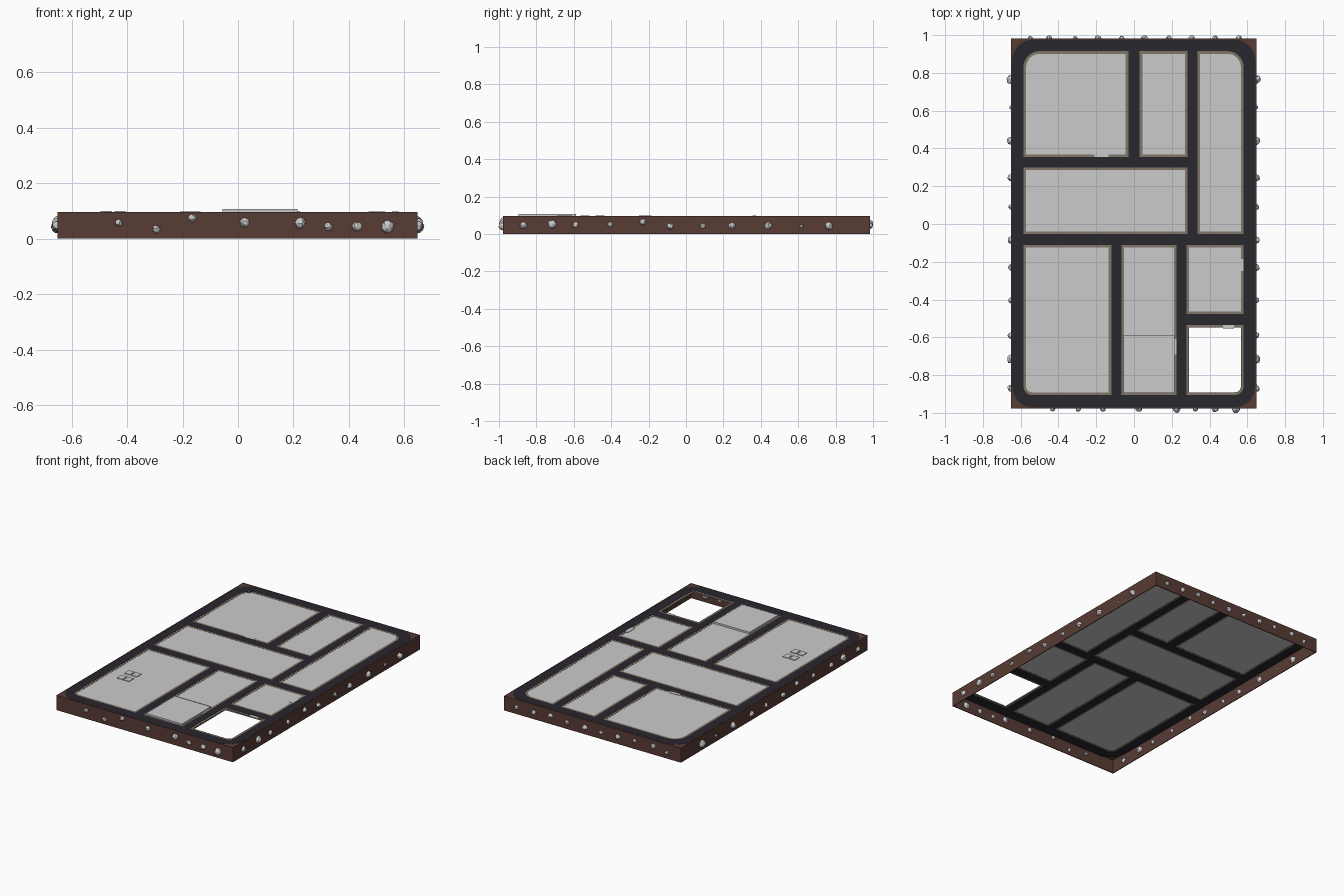
import bpy, bmesh, math, random
from mathutils import Matrix, Vector

if "Cube" in bpy.data.objects:
    bpy.data.objects.remove(bpy.data.objects["Cube"])

random.seed(4)


def material(name, col):
    m = bpy.data.materials.new(name)
    m.diffuse_color = (*col, 1)
    m.use_nodes = True
    m.node_tree.nodes["Principled BSDF"].inputs["Base Color"].default_value = m.diffuse_color
    return m


BROWN = material("brown_earth", (0.10, 0.045, 0.035))
DARK = material("dark_road", (0.022, 0.02, 0.027))
TAN = material("tan_kerb", (0.22, 0.18, 0.14))


def outline(x0, x1, y0, y1, radii=(0, 0, 0, 0), inset=0.0):
    """Rectangle outline; radii ordered front-left, front-right, back-right, back-left."""
    x0, x1, y0, y1 = x0 + inset, x1 - inset, y0 + inset, y1 - inset
    pts = []
    corners = [(x0, y0, 1, 1), (x1, y0, -1, 1), (x1, y1, -1, -1), (x0, y1, 1, -1)]
    for i, (x, y, sx, sy) in enumerate(corners):
        r = max(radii[i] - inset, 0)
        if r < 0.002:
            pts.append((x, y))
            continue
        for k in range(9):
            a = math.pi + i * math.pi / 2 + k * math.pi / 16
            pts.append((x + sx * r + r * math.cos(a), y + sy * r + r * math.sin(a)))
    return pts


def plate(name, loops, z0, z1, mat=None):
    """Flat plate from an outer outline and any hole outlines."""
    cu = bpy.data.curves.new(name, 'CURVE')
    cu.dimensions = '2D'
    cu.fill_mode = 'BOTH'
    cu.extrude = (z1 - z0) / 2
    for pts in loops:
        s = cu.splines.new('POLY')
        s.points.add(len(pts) - 1)
        for p, (x, y) in zip(s.points, pts):
            p.co = (x, y, 0, 1)
        s.use_cyclic_u = True
    tmp = bpy.data.objects.new(name + "_curve", cu)
    bpy.context.collection.objects.link(tmp)
    bpy.context.view_layer.update()
    dg = bpy.context.evaluated_depsgraph_get()
    me = bpy.data.meshes.new_from_object(tmp.evaluated_get(dg))
    bpy.data.objects.remove(tmp)
    for p in me.polygons:
        p.use_smooth = False
    me.materials.clear()
    if mat:
        me.materials.append(mat)
    ob = bpy.data.objects.new(name, me)
    ob.location.z = (z0 + z1) / 2
    bpy.context.collection.objects.link(ob)
    return ob


X0, X1, Y0, Y1, TOP = -0.651, 0.648, -0.978, 0.983, 0.097
box = (X0, X1, Y0, Y1)
R = (0.12,) * 4

# open-bottomed side walls and the four corner fillers
plate("side_walls", [outline(*box), outline(*box, inset=0.005)], 0, TOP, BROWN)
plate("corner_fill", [outline(*box, inset=0.004), outline(*box, R, inset=0.008)],
      TOP - 0.006, TOP - 0.001, BROWN)

# openings between the roads: x0, x1, y0, y1, corner radii
cells = [
    ("back_left", -0.585, -0.03, 0.355, 0.915, (0, 0, 0, 0.085)),
    ("back_middle", 0.03, 0.283, 0.355, 0.915, (0, 0, 0, 0)),
    ("back_right", 0.336, 0.58, -0.053, 0.915, (0, 0, 0.085, 0)),
    ("centre", -0.585, 0.283, -0.053, 0.30, (0, 0, 0, 0)),
    ("front_left", -0.585, -0.12, -0.905, -0.111, (0.045, 0, 0, 0)),
    ("front_middle", -0.066, 0.225, -0.905, -0.111, (0, 0, 0, 0)),
    ("right_small", 0.278, 0.58, -0.476, -0.111, (0, 0, 0, 0)),
    ("open_corner", 0.278, 0.58, -0.905, -0.534, (0, 0.045, 0, 0)),
]

# dark road grid
plate("road_grid", [outline(*box, R, inset=0.006)] + [outline(*c[1:5], c[5]) for c in cells],
      TOP - 0.012, TOP, DARK)

# tan kerbs and grey ground panels (front right cell stays open)
for name, *rect, radii in cells:
    plate(name + "_kerb", [outline(*rect, radii), outline(*rect, radii, inset=0.014)],
          TOP - 0.010, TOP - 0.001, TAN)
    if name != "open_corner":
        plate(name + "_panel", [outline(*rect, radii, inset=0.013)], TOP - 0.009, TOP - 0.002)

# raised slab and its thin rim
slab = (-0.055, 0.215, -0.895, -0.588)
plate("raised_slab", [outline(*slab, inset=0.006)], TOP - 0.003, 0.106)
plate("raised_slab_rim", [outline(*slab), outline(*slab, inset=0.005)], TOP - 0.003, 0.107)

# small entry tabs bridging the kerbs
for i, rect in enumerate([(0.555, 0.58, -0.25, -0.185), (0.20, 0.225, -0.69, -0.61),
                          (-0.21, -0.135, 0.355, 0.373), (0.47, 0.53, -0.552, -0.534)]):
    plate(f"entry_tab_{i}", [outline(*rect)], TOP - 0.004, TOP + 0.0005)

# low square pads on the front left panel
for i, x in enumerate((-0.475, -0.425)):
    for j, y in enumerate((-0.54, -0.46)):
        plate(f"pad_{i}_{j}", [outline(x - 0.02, x + 0.02, y - 0.025, y + 0.025)],
              TOP - 0.003, TOP + 0.002)


# faceted pebbles embedded in the side walls
def pebble(bm, x, y, z, r):
    rot = Matrix.Rotation(random.uniform(0, 6.28), 4, Vector((random.random(), random.random(), 1)))
    scale = Matrix.Diagonal((r, r * random.uniform(0.85, 1.1), r * random.uniform(0.85, 1.1), 1))
    res = bmesh.ops.create_icosphere(bm, subdivisions=2, radius=1,
                                     matrix=Matrix.Translation((x, y, z)) @ rot @ scale)
    for v in res["verts"]:
        v.co += Vector([random.uniform(-0.1, 0.1) * r for _ in range(3)])


bm = bmesh.new()
front = [(-0.43, 0.057, 0.015), (-0.295, 0.033, 0.016), (-0.165, 0.074, 0.015),
         (0.025, 0.058, 0.017), (0.225, 0.057, 0.020), (0.325, 0.043, 0.015),
         (0.43, 0.043, 0.018), (0.54, 0.043, 0.022)]
for x, z, r in front:
    pebble(bm, x, Y0, z, r)
for x in (-0.55, -0.45, -0.31, -0.19, -0.065, 0.055, 0.185, 0.305, 0.43, 0.555):
    pebble(bm, x, Y1, random.uniform(0.04, 0.06), random.uniform(0.012, 0.018))
side = [(-0.87, 0.046, 0.019), (-0.715, 0.052, 0.022), (-0.59, 0.05, 0.017),
        (-0.405, 0.05, 0.015), (-0.23, 0.064, 0.017), (-0.085, 0.042, 0.019),
        (0.09, 0.043, 0.015), (0.245, 0.043, 0.018), (0.44, 0.043, 0.021),
        (0.617, 0.04, 0.010), (0.765, 0.043, 0.023)]
for y, z, r in side:
    for x in (X0, X1):
        pebble(bm, x, y, z, r)
me = bpy.data.meshes.new("pebbles")
bm.to_mesh(me)
bm.free()
bpy.context.collection.objects.link(bpy.data.objects.new("pebbles", me))
